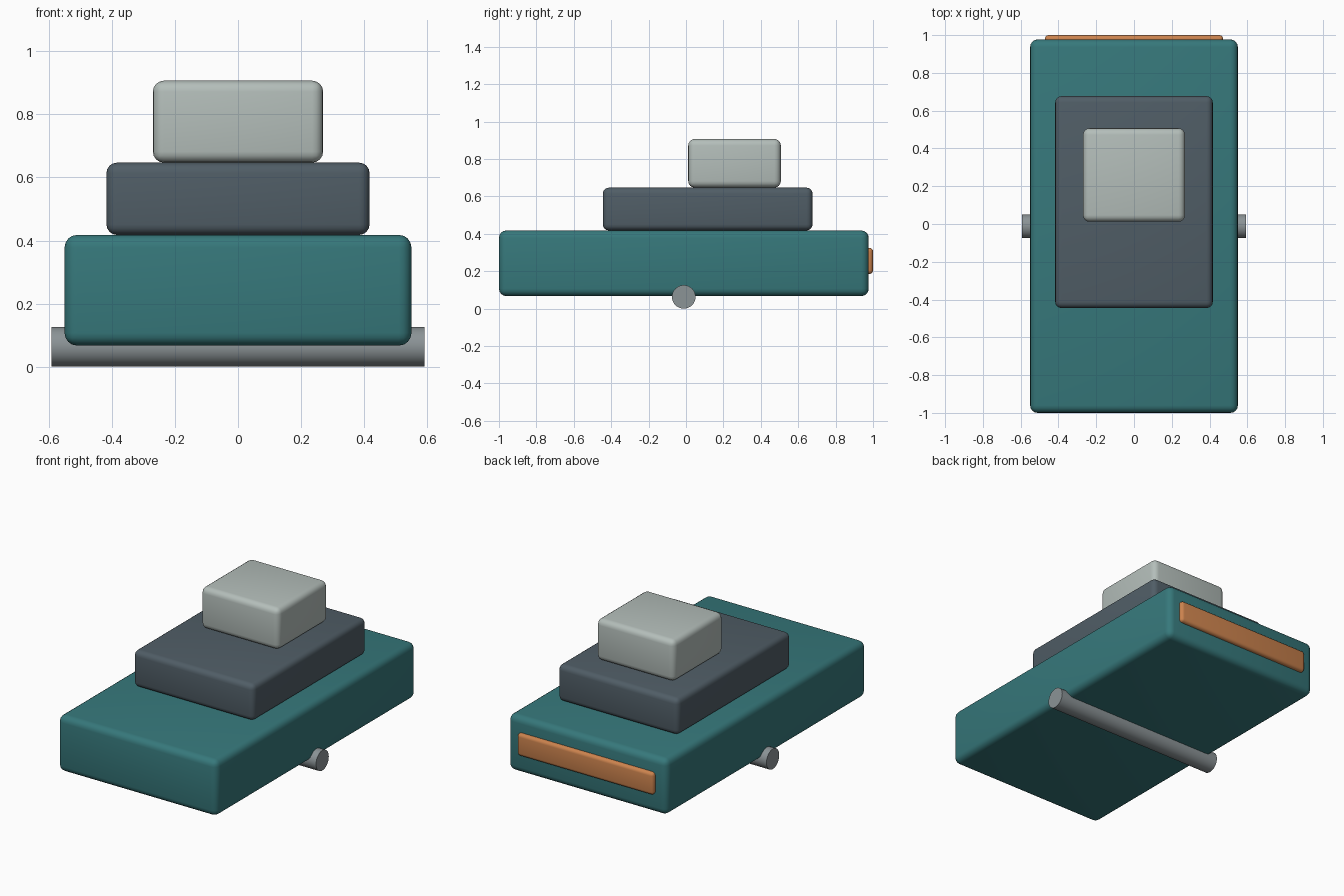
import bpy
import math

if "Cube" in bpy.data.objects:
    bpy.data.objects.remove(bpy.data.objects["Cube"])


def material(name, rgb):
    m = bpy.data.materials.new(name)
    m.diffuse_color = (*rgb, 1.0)
    m.use_nodes = True
    m.node_tree.nodes["Principled BSDF"].inputs["Base Color"].default_value = m.diffuse_color
    return m


teal = material("teal", (0.037, 0.188, 0.198))
slate = material("slate", (0.080, 0.110, 0.133))
pale = material("pale_grey", (0.456, 0.515, 0.491))
steel = material("steel_grey", (0.258, 0.292, 0.305))
orange = material("orange", (0.60, 0.225, 0.075))


def finish(ob, name, mat):
    ob.name = ob.data.name = name
    ob.data.materials.append(mat)
    bpy.ops.object.shade_smooth_by_angle(angle=math.radians(35))
    return ob


def rounded_box(name, x, y, z, bevel, mat):
    """Box given by (min, max) on each axis, with rounded edges."""
    bpy.ops.mesh.primitive_cube_add(size=1)
    ob = bpy.context.object
    ob.location = [(a + b) / 2 for a, b in (x, y, z)]
    ob.scale = [b - a for a, b in (x, y, z)]
    bpy.ops.object.transform_apply(location=False, rotation=False, scale=True)
    mod = ob.modifiers.new("rounded_edges", 'BEVEL')
    mod.width = bevel
    mod.segments = 4
    bpy.ops.object.modifier_apply(modifier=mod.name)
    return finish(ob, name, mat)


# Stacked blocks
rounded_box("base_body", (-0.55, 0.55), (-1.0, 0.977), (0.067, 0.418), 0.04, teal)
rounded_box("middle_deck", (-0.417, 0.417), (-0.445, 0.677), (0.418, 0.647), 0.033, slate)
rounded_box("top_cabin", (-0.27, 0.27), (0.012, 0.507), (0.647, 0.907), 0.035, pale)

# Raised bar on the rear face
rounded_box("rear_bar", (-0.472, 0.472), (0.94, 1.0), (0.185, 0.325), 0.02, orange)

# Cross axle half sunk into the underside
bpy.ops.mesh.primitive_cylinder_add(vertices=32, radius=0.063, depth=1.184,
                                    location=(0, -0.012, 0.063),
                                    rotation=(0, math.pi / 2, 0))
finish(bpy.context.object, "axle", steel)
